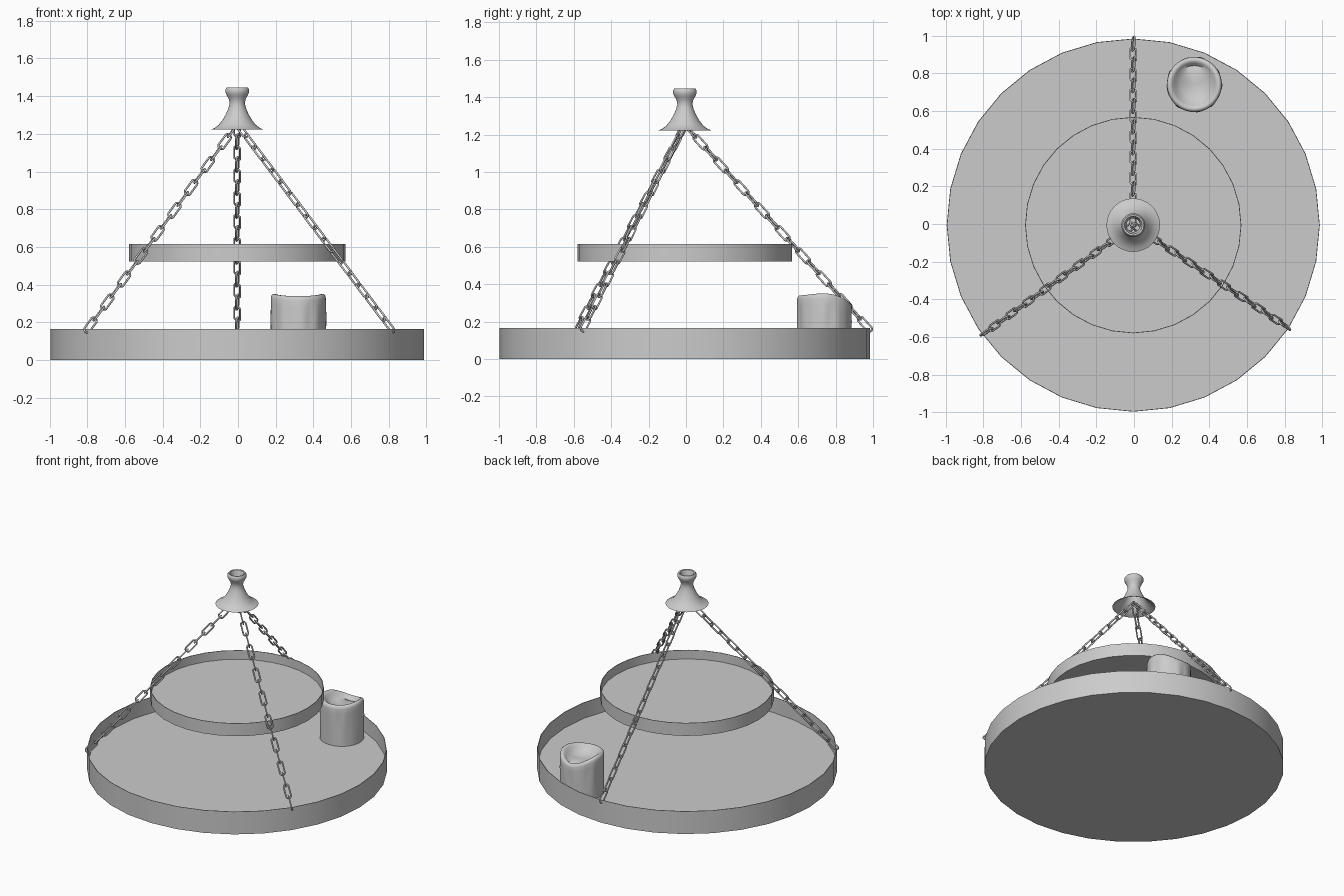
import bpy, bmesh, math
from mathutils import Vector, Matrix

if "Cube" in bpy.data.objects:
    bpy.data.objects.remove(bpy.data.objects["Cube"])

grey = bpy.data.materials.new("plain_grey")
grey.diffuse_color = (0.6, 0.6, 0.6, 1)
grey.use_nodes = True
grey.node_tree.nodes["Principled BSDF"].inputs["Base Color"].default_value = grey.diffuse_color
CX, CY = -0.004, -0.006


def finish(name, bm, angle=35):
    bmesh.ops.remove_doubles(bm, verts=bm.verts, dist=1e-5)
    bmesh.ops.recalc_face_normals(bm, faces=bm.faces)
    me = bpy.data.meshes.new(name)
    bm.to_mesh(me)
    bm.free()
    me.materials.append(grey)
    me.shade_smooth()
    me.set_sharp_from_angle(angle=math.radians(angle))
    ob = bpy.data.objects.new(name, me)
    bpy.context.collection.objects.link(ob)
    return ob


def grid(bm, rows, close_rows=False):
    """Skin rows of points; every row is a closed loop."""
    vs = [[bm.verts.new(p) for p in row] for row in rows]
    n, m = len(vs), len(vs[0])
    for i in range(n if close_rows else n - 1):
        a, b = vs[i], vs[(i + 1) % n]
        for j in range(m):
            k = (j + 1) % m
            bm.faces.new((a[j], a[k], b[k], b[j]))


def lathe(name, profile, sides, angle=35):
    bm = bmesh.new()
    grid(bm, [[(CX + r * math.cos(math.tau * j / sides),
                CY + r * math.sin(math.tau * j / sides), z)
               for j in range(sides)] for r, z in profile])
    return finish(name, bm, angle)


# Two shallow trays with thin raised walls
def tray(name, r, z0, z1, floor):
    lathe(name, [(0, z0), (r, z0), (r, z1), (r - 0.004, z1),
                 (r - 0.004, floor), (0, floor)], 32)


tray("lower_tray", 0.99, 0.0, 0.165, 0.05)
tray("upper_tray", 0.574, 0.522, 0.615, 0.55)

# Flared ceiling cap, open at top and bottom
lathe("ceiling_cap", [(0.142, 1.222), (0.122, 1.230), (0.098, 1.248), (0.077, 1.275),
                      (0.060, 1.305), (0.047, 1.335), (0.040, 1.362), (0.045, 1.385),
                      (0.056, 1.405), (0.063, 1.420), (0.063, 1.436), (0.056, 1.446),
                      (0.047, 1.444), (0.042, 1.425), (0.036, 1.400)], 32, 60)


# Chains of interlocking oval links
def add_link(bm, mat, half=0.049, width=0.017, wire=0.0055, n=16, m=6):
    straight = half - width
    rows = []
    for i in range(n):
        t = math.tau * (i + 0.5) / n
        d = Vector((math.cos(t), math.sin(t), 0))
        c = d * width + Vector((math.copysign(straight, d.x), 0, 0))
        rows.append([mat @ (c + wire * (math.cos(a) * d + Vector((0, 0, math.sin(a)))))
                     for a in (math.tau * j / m for j in range(m))])
    grid(bm, rows, True)


COUNT = 18
for name, deg in (("back_chain", 90), ("left_chain", 216), ("right_chain", -33.5)):
    a = math.radians(deg)
    top = Vector((CX, CY, 1.25))
    end = Vector((CX + 0.99 * math.cos(a), CY + 0.99 * math.sin(a), 0.155))
    x = (end - top).normalized()
    side = Vector((-math.sin(a), math.cos(a), 0))
    up = x.cross(side)
    basis = Matrix((x, side, up)).transposed().to_4x4()
    bm = bmesh.new()
    for i in range(COUNT):
        place = Matrix.Translation(top.lerp(end, (i + 0.5) / COUNT))
        turn = Matrix.Rotation(math.radians(90 * (i % 2) + 20), 4, 'X')
        add_link(bm, place @ basis @ turn)
    finish(name, bm, 80)


# Melted candle: wavy rim, hollow top, wax runs on the side
def rim(t):
    return 0.335 + 0.015 * math.cos(2 * t) - 0.015 * math.sin(t) + 0.004 * math.sin(3 * t)


def ripple(t):
    return 0.6 * math.cos(9 * t + 1) + 0.4 * math.cos(14 * t)


SIDES = 64
angles = [math.tau * j / SIDES for j in range(SIDES)]
rows = []


def ring(radius, height):
    rows.append([(0.32 + radius(t) * math.cos(t), 0.74 + radius(t) * math.sin(t), height(t))
                 for t in angles])


ring(lambda t: 0.0, lambda t: 0.05)
for f, amp in ((0, 0), (0.2, 0.001), (0.4, 0.003), (0.6, 0.004), (0.8, 0.002), (0.92, 0)):
    ring(lambda t: 0.146 + amp * ripple(t), lambda t: 0.05 + f * (rim(t) - 0.05))
for r, drop in ((0.143, 0.008), (0.135, 0.0), (0.124, 0.0), (0.113, 0.01), (0.10, 0.025)):
    ring(lambda t: r, lambda t: rim(t) - drop)
ring(lambda t: 0.07, lambda t: 0.293)
ring(lambda t: 0.0, lambda t: 0.285)
bm = bmesh.new()
grid(bm, rows)
finish("candle", bm, 60)
